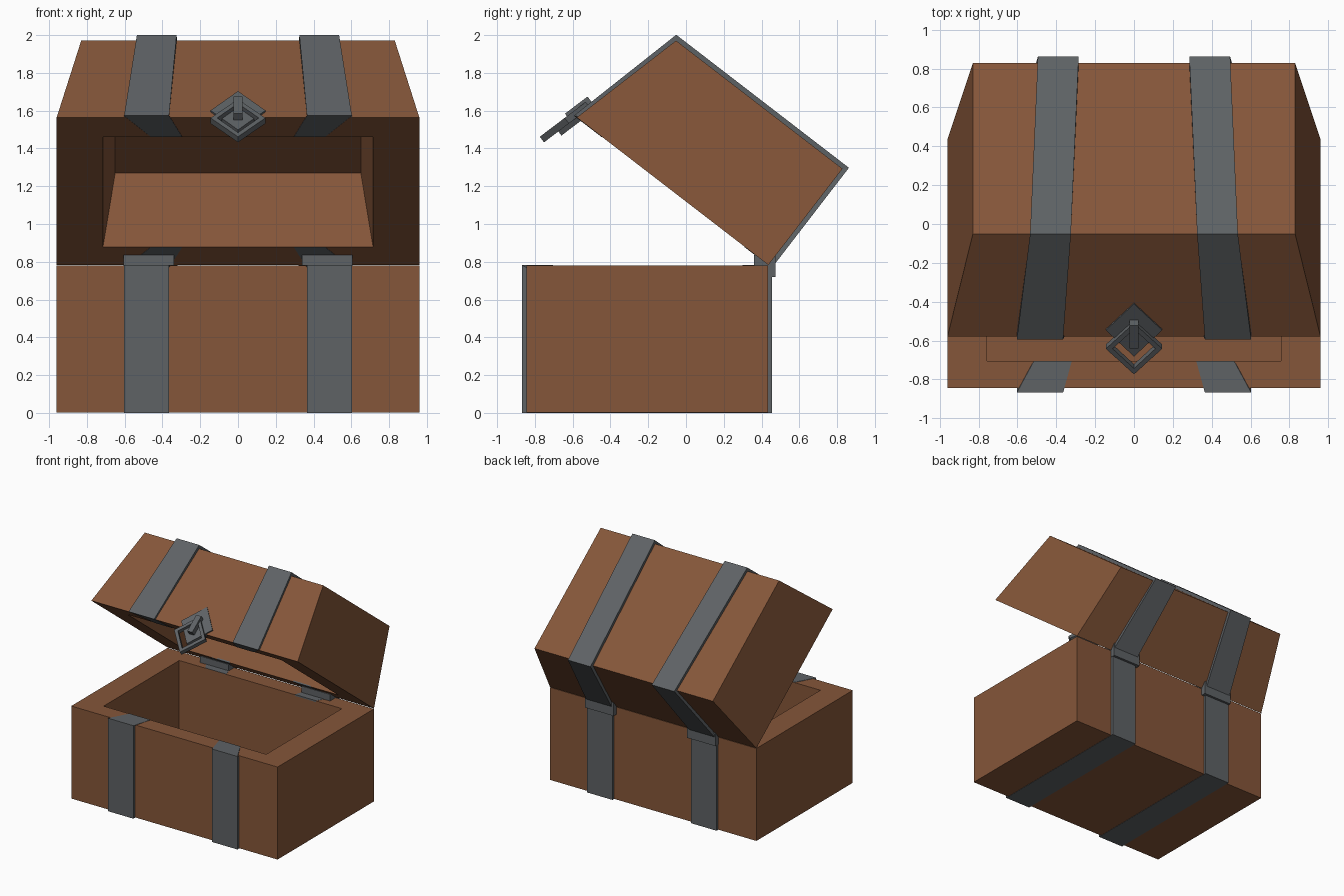
import bpy, bmesh, math
from mathutils import Matrix, Vector

if "Cube" in bpy.data.objects:
    bpy.data.objects.remove(bpy.data.objects["Cube"])


def material(name, color):
    m = bpy.data.materials.new(name)
    m.diffuse_color = color
    m.use_nodes = True
    m.node_tree.nodes["Principled BSDF"].inputs["Base Color"].default_value = m.diffuse_color
    return m


WOOD = material("wood", (0.235, 0.093, 0.041, 1))
METAL = material("iron", (0.112, 0.122, 0.130, 1))


def loft(name, loops, mat, matrix=Matrix(), cyclic=False, mirror=False):
    """Bridge equal-sized point loops in order; cap both ends unless cyclic."""
    bm = bmesh.new()
    rings = [[bm.verts.new(p) for p in loop] for loop in loops]
    pairs = list(zip(rings, rings[1:]))
    if cyclic:
        pairs.append((rings[-1], rings[0]))
    for a, b in pairs:
        for i in range(len(a)):
            j = (i + 1) % len(a)
            bm.faces.new((a[i], a[j], b[j], b[i]))
    if not cyclic:
        bm.faces.new(rings[0])
        bm.faces.new(rings[-1])
    bmesh.ops.recalc_face_normals(bm, faces=bm.faces)
    me = bpy.data.meshes.new(name)
    bm.to_mesh(me)
    bm.free()
    me.materials.append(mat)
    ob = bpy.data.objects.new(name, me)
    ob.matrix_world = matrix
    bpy.context.collection.objects.link(ob)
    if mirror:
        ob.modifiers.new("mirror", 'MIRROR')
    return ob


def rect(x0, x1, y0, y1, z):
    return [(x0, y0, z), (x1, y0, z), (x1, y1, z), (x0, y1, z)]


def diamond(rx, ry, z, cy):
    return [(rx, cy, z), (0, cy + ry, z), (-rx, cy, z), (0, cy - ry, z)]


def strap(name, stations, matrix=Matrix()):
    """Each station: x0, x1, outer (y, z), inner (y, z)."""
    loops = [[(x0, *o), (x1, *o), (x1, *i), (x0, *i)] for x0, x1, o, i in stations]
    loft(name, loops, METAL, matrix, mirror=True)


# Base: hollow box
loft("chest_base", [rect(-.96, .96, -.845, .435, .002), rect(-.96, .96, -.845, .435, .78),
                    rect(-.757, .757, -.705, .30, .78), rect(-.757, .757, -.705, .30, .12)], WOOD)

# Base straps run from rim to rim under the box
A, B = .365, .603
strap("base_strap", [
    (.32, .515, (-.705, .782), (-.705, .77)),
    (A, B, (-.868, .782), (-.845, .77)),
    (A, B, (-.868, 0), (-.845, .015)),
    (A, B, (.455, 0), (.435, .015)),
    (A, B, (.455, .782), (.435, .77)),
    (.32, .515, (.30, .782), (.30, .77))])

# Lid: hollow tapered box, modelled closed around the hinge line, then swung open
HINGE = Matrix.Translation((0, .436, .783)) @ Matrix.Rotation(math.radians(-37.6), 4, 'X')
loft("chest_lid", [rect(-.83, .83, -1.112, 0, .643), rect(-.96, .96, -1.28, 0, 0),
                   rect(-.715, .715, -1.112, -.158, 0),
                   rect(-.65, .65, -.98, -.158, .494)], WOOD, HINGE)

# Lid straps
strap("lid_strap", [
    (.295, .46, (-1.112, -.002), (-1.112, .01)),
    (A, B, (-1.298, -.002), (-1.275, .01)),
    (.325, .535, (-1.13, .668), (-1.11, .64)),
    (.285, .495, (.024, .668), (-.002, .64)),
    (A, B, (.024, -.002), (-.002, .01)),
    (.295, .46, (-.158, -.002), (-.158, .01))], HINGE)

# Hinge blocks
loft("hinge_block", [rect(.34, .605, .36, .475, .72), rect(.34, .605, .36, .475, .835)],
     METAL, mirror=True)

# Clasp on the lid front: y runs up the face, z points out of it
up = Vector((0, .797, .604)).normalized()
out = Vector((1, 0, 0)).cross(up)
FACE = Matrix((Vector((1, 0, 0)), up, out)).transposed().to_4x4()
FACE.translation = (0, -.577, 1.566)
loft("clasp_plate", [diamond(.145, .17, -.028, .045), diamond(.145, .17, .01, .045)], METAL, FACE)
loft("clasp_stud", [rect(-.023, .023, -.04, .11, 0), rect(-.023, .023, -.04, .11, .053)], METAL, FACE)
loft("clasp_ring", [diamond(.145, .165, -.001, -.055), diamond(.145, .165, .036, -.055),
                    diamond(.11, .127, .036, -.055), diamond(.11, .127, -.001, -.055)],
     METAL, FACE, cyclic=True)
